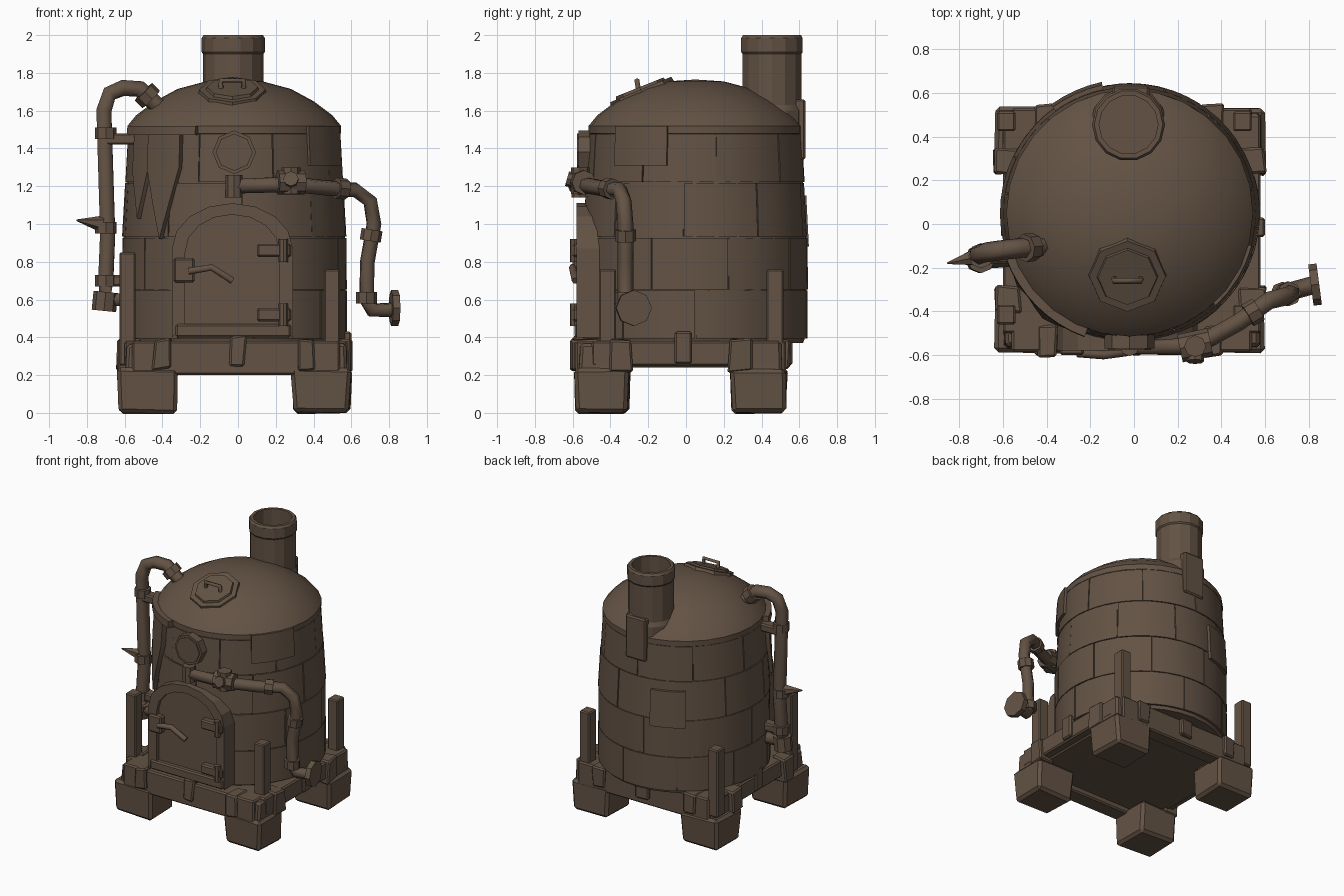
import bpy, bmesh, math, random
from mathutils import Vector

random.seed(4)
if "Cube" in bpy.data.objects:
    bpy.data.objects.remove(bpy.data.objects["Cube"])

iron = bpy.data.materials.new("brown_iron")
iron.use_nodes = True
COLOUR = (0.125, 0.085, 0.058, 1)
iron.diffuse_color = COLOUR
iron.node_tree.nodes["Principled BSDF"].inputs["Base Color"].default_value = COLOUR

CX, CY = -0.02, 0.05      # boiler axis


def finish(name, bm, smooth=False, bevel=0):
    bmesh.ops.recalc_face_normals(bm, faces=bm.faces)
    mesh = bpy.data.meshes.new(name)
    bm.to_mesh(mesh)
    bm.free()
    mesh.materials.append(iron)
    ob = bpy.data.objects.new(name, mesh)
    bpy.context.collection.objects.link(ob)
    if bevel:
        mod = ob.modifiers.new("worn_edges", "BEVEL")
        mod.width, mod.segments = bevel, 1
    if smooth:
        bpy.ops.object.select_all(action="DESELECT")
        bpy.context.view_layer.objects.active = ob
        ob.select_set(True)
        bpy.ops.object.shade_smooth_by_angle(angle=math.radians(25))
    return ob


def box(name, x, y, z, bevel=0.01, taper=1, jitter=0):
    """Box from three (low, high) ranges; taper scales the top."""
    bm = bmesh.new()
    bmesh.ops.create_cube(bm, size=1)
    for v in bm.verts:
        s = taper if v.co.z > 0 else 1
        v.co = [(lo + hi) / 2 + c * k * (hi - lo) + random.uniform(-jitter, jitter)
                for (lo, hi), c, k in zip((x, y, z), v.co, (s, s, 1))]
    return finish(name, bm, bevel=bevel)


def rod(name, a, b, r, r2=None, sides=8):
    """Cylinder or cone between two points."""
    a, b = Vector(a), Vector(b)
    bm = bmesh.new()
    bmesh.ops.create_cone(bm, cap_ends=True, segments=sides, radius1=r,
                          radius2=r if r2 is None else r2, depth=(b - a).length)
    turn = (b - a).to_track_quat("Z", "Y").to_matrix()
    for v in bm.verts:
        v.co = turn @ v.co + (a + b) / 2
    return finish(name, bm)


def lathe(name, profile, x, y, sides, smooth=True):
    bm = bmesh.new()
    verts = [bm.verts.new((r, 0, z)) for r, z in profile]
    edges = [bm.edges.new(p) for p in zip(verts, verts[1:])]
    bmesh.ops.spin(bm, geom=verts + edges, axis=(0, 0, 1), cent=(0, 0, 0),
                   angle=math.tau, steps=sides)
    bmesh.ops.remove_doubles(bm, verts=bm.verts, dist=0.0005)
    bmesh.ops.translate(bm, verts=bm.verts, vec=(x, y, 0))
    return finish(name, bm, smooth)


def pipe(name, path, r):
    """Faceted tube along a path."""
    curve = bpy.data.curves.new(name, "CURVE")
    curve.dimensions = "3D"
    curve.bevel_depth, curve.bevel_resolution = r, 1
    curve.use_fill_caps = True
    line = curve.splines.new("POLY")
    line.points.add(len(path) - 1)
    for p, co in zip(line.points, path):
        p.co = (*co, 1)
    temp = bpy.data.objects.new(name + "_path", curve)
    bpy.context.collection.objects.link(temp)
    bpy.context.view_layer.update()
    bm = bmesh.new()
    bm.from_mesh(temp.evaluated_get(bpy.context.evaluated_depsgraph_get()).to_mesh())
    bpy.data.objects.remove(temp)
    return finish(name, bm)


def radius(z):
    return 0.592 - 0.035 * max(0, (z - 0.9) / 0.62)


def panel(name, a0, a1, z0, z1, out, point=0):
    """Curved plate on the boiler wall; angles in degrees from +x."""
    bm = bmesh.new()
    n = 2 * max(1, round((a1 - a0) / 14))
    rings = []
    for i in range(n + 1):
        a = math.radians(a0 + (a1 - a0) * i / n)
        low = z0 + point * abs(2 * i / n - 1)
        rings.append([bm.verts.new((CX + (radius(z) + o) * math.cos(a),
                                    CY + (radius(z) + o) * math.sin(a), z))
                      for z, o in ((low, -0.03), (low, out), (z1, out), (z1, -0.03))])
    for p, q in zip(rings, rings[1:]):
        for k in range(4):
            bm.faces.new((p[k], p[k - 1], q[k - 1], q[k]))
    bm.faces.new(rings[0])
    bm.faces.new(rings[-1])
    return finish(name, bm, smooth=True)


def prism(name, faces, y0, y1):
    """Extrude flat (x, z) polygons from y0 back to y1."""
    bm = bmesh.new()
    made = [bm.faces.new([bm.verts.new((x, y0, z)) for x, z in f]) for f in faces]
    bmesh.ops.remove_doubles(bm, verts=bm.verts, dist=0.0005)
    grown = bmesh.ops.extrude_face_region(bm, geom=made, use_keep_orig=True)["geom"]
    for v in grown:
        if isinstance(v, bmesh.types.BMVert):
            v.co.y = y1
    return finish(name, bm)


def arch(half, bottom, spring, top, n=8):
    curve = [(-0.03 + half * math.cos(math.pi * i / n),
              spring + (top - spring) * math.sin(math.pi * i / n)) for i in range(n + 1)]
    return [(-0.03 + half, bottom)] + curve + [(-0.03 - half, bottom)]


# Boiler drum, dome and seam
lathe("boiler_drum", [(0, 0.37), (0.57, 0.37), (0.588, 0.42), (0.588, 0.9), (0.553, 1.52),
                      (0, 1.52)], CX, CY, 32)
lathe("dome", [(0.55, 1.47), (0.565, 1.48), (0.565, 1.52), (0.52, 1.575), (0.42, 1.65),
               (0.3, 1.715), (0.15, 1.755), (0, 1.765)], CX, CY, 28)

# Staggered wall plates
courses = [0.39, 0.65, 0.93, 1.22, 1.48]
for row, (low, high) in enumerate(zip(courses, courses[1:])):
    for k in range(9):
        start = k * 40 + row * 17
        panel(f"wall_plate_{row}_{k}", start + 0.3, start + 39.7, low + 0.003, high - 0.003,
              random.uniform(0, 0.006))
panel("side_patch", -47, -15, 1.31, 1.52, 0.022)
panel("back_patch", 102, 126, 0.88, 1.15, 0.022)
panel("hanging_strip_wide", 220, 241, 0.92, 1.5, 0.035, point=0.38)
panel("hanging_strip_narrow", 206, 220, 1.03, 1.5, 0.03, point=0.25)
panel("strip_rail", 200, 250, 1.47, 1.52, 0.045)

# Chimney with open top and rear bracket
lathe("chimney", [(0.16, 1.5), (0.16, 1.9), (0.167, 1.91), (0.167, 1.985), (0.157, 2),
                  (0.135, 2), (0.135, 1.75), (0, 1.75)], -0.025, 0.455, 14)
lathe("chimney_collar", [(0.15, 1.5), (0.175, 1.52), (0.175, 1.6), (0.16, 1.63)],
      -0.025, 0.455, 14)
box("chimney_bracket", (-0.1, 0.07), (0.54, 0.632), (1.34, 1.66))

# Dome hatch and its handle
rod("hatch_rim", (-0.03, -0.21, 1.64), (-0.03, -0.24, 1.712), 0.19, 0.175)
rod("hatch_lid", (-0.03, -0.235, 1.7), (-0.03, -0.245, 1.725), 0.145, 0.135)
pipe("hatch_handle", [(-0.09, -0.25, 1.7), (-0.09, -0.26, 1.76), (0.03, -0.26, 1.76),
                      (0.03, -0.25, 1.7)], 0.015)

# Arched furnace door set back in its frame
outer, inner = arch(0.32, 0.4, 0.87, 1.11), arch(0.25, 0.47, 0.85, 1.05)
prism("door_frame", [[outer[i], outer[i + 1], inner[i + 1], inner[i]]
                     for i in range(len(outer) - 1)], -0.58, -0.38)
prism("door_panel", [inner], -0.553, -0.4)
box("door_sill", (-0.33, 0.28), (-0.59, -0.42), (0.4, 0.47))
for z in (0.52, 0.86):
    box("door_hinge", (0.1, 0.28), (-0.6, -0.53), (z - 0.035, z + 0.035))
    rod("hinge_pin", (0.24, -0.59, z - 0.06), (0.24, -0.59, z + 0.06), 0.025)
box("latch_plate", (-0.34, -0.23), (-0.6, -0.52), (0.69, 0.82))
pipe("door_handle", [(-0.26, -0.59, 0.75), (-0.14, -0.6, 0.77), (-0.03, -0.585, 0.7)], 0.02)

# Pressure gauge
rod("gauge_case", (-0.02, -0.45, 1.38), (-0.02, -0.57, 1.38), 0.115)
rod("gauge_face", (-0.02, -0.56, 1.38), (-0.02, -0.578, 1.38), 0.098)

# Front feed pipe, valve and outlet
pipe("feed_pipe", [(-0.02, -0.5, 1.22), (-0.01, -0.565, 1.2), (0.28, -0.56, 1.21),
                   (0.48, -0.45, 1.19), (0.62, -0.35, 1.18), (0.7, -0.33, 1.12),
                   (0.72, -0.32, 1), (0.685, -0.32, 0.8), (0.68, -0.32, 0.6),
                   (0.71, -0.31, 0.545), (0.82, -0.28, 0.545)], 0.042)
rod("feed_pipe_root", (-0.02, -0.56, 1.14), (-0.02, -0.56, 1.26), 0.045)
rod("valve_body", (0.21, -0.57, 1.22), (0.35, -0.54, 1.22), 0.065)
rod("valve_bonnet", (0.28, -0.56, 1.16), (0.28, -0.56, 1.3), 0.05)
rod("valve_stem", (0.28, -0.56, 1.22), (0.28, -0.63, 1.24), 0.04)
for a, b in (((0.52, -0.42, 1.19), (0.57, -0.39, 1.185)),
             ((0.7, -0.32, 0.91), (0.71, -0.32, 0.97)),
             ((0.68, -0.32, 0.58), (0.68, -0.32, 0.64))):
    rod("feed_pipe_collar", a, b, 0.056)
rod("outlet_flange", (0.81, -0.28, 0.555), (0.848, -0.275, 0.555), 0.095)

# Side steam pipe with brackets and tap
pipe("steam_pipe", [(-0.56, -0.15, 0.6), (-0.7, -0.16, 0.6), (-0.7, -0.15, 0.7),
                    (-0.69, -0.14, 0.95), (-0.71, -0.14, 1.6), (-0.68, -0.13, 1.69),
                    (-0.61, -0.12, 1.72), (-0.52, -0.11, 1.715), (-0.42, -0.1, 1.62)], 0.046)
rod("steam_pipe_foot", (-0.71, -0.16, 0.54), (-0.7, -0.16, 0.64), 0.065)
for z in (0.7, 0.98, 1.48):
    rod("steam_pipe_collar", (-0.7, -0.145, z - 0.03), (-0.7, -0.145, z + 0.03), 0.058)
for z in (0.7, 1.45):
    box("steam_pipe_bracket", (-0.7, -0.52), (-0.18, -0.1), (z - 0.03, z + 0.03))
rod("steam_elbow_collar", (-0.5, -0.11, 1.7), (-0.46, -0.105, 1.66), 0.065)
rod("tap_spike", (-0.72, -0.15, 1), (-0.855, -0.18, 1.02), 0.045, 0.004, 6)

# Base deck and beams
box("deck", (-0.57, 0.53), (-0.52, 0.5), (0.24, 0.38), 0.02)
box("front_beam", (-0.56, 0.54), (-0.585, -0.46), (0.2, 0.38))
box("back_beam", (-0.56, 0.54), (0.42, 0.53), (0.2, 0.38))
for name, x in (("right_beam", -0.6), ("left_beam", 0.46)):
    box(name, (x, x + 0.12), (-0.5, 0.5), (0.25, 0.38))
box("front_beam_clamp", (-0.05, 0.04), (-0.6, -0.45), (0.25, 0.41), jitter=0.01)
box("back_beam_clamp", (-0.06, 0.03), (0.44, 0.56), (0.25, 0.41), jitter=0.01)
for name, x in (("right_side_clamp", -0.61), ("left_side_clamp", 0.54)):
    box(name, (x, x + 0.06), (-0.06, 0.03), (0.26, 0.43))

# Corner feet, clamps and upright posts
for side, sx in (("right", -1), ("left", 1)):
    for end, sy in (("front", -1), ("back", 1)):
        x, y = -0.02 + sx * 0.46, -0.03 + sy * 0.415
        box(f"{end}_{side}_foot", (x - 0.15, x + 0.15), (y - 0.14, y + 0.14), (0, 0.235),
            0.02, 1.06, 0.008)
        box(f"{end}_{side}_corner_block", (x - 0.12, x + 0.14), (y - 0.12, y + 0.12),
            (0.2, 0.37), 0.015, 0.95, 0.01)
        cx = x + sx * 0.1
        box(f"{end}_{side}_side_clamp", (cx - 0.06, cx + 0.06),
            (y - sy * 0.1 - 0.06, y - sy * 0.1 + 0.06), (0.22, 0.39), jitter=0.01)
        box(f"{end}_{side}_end_clamp", (x - sx * 0.08 - 0.05, x - sx * 0.08 + 0.05),
            (y + sy * 0.09 - 0.07, y + sy * 0.09 + 0.07), (0.23, 0.39), jitter=0.01)
        px, py = (-0.585 if sx < 0 else 0.497), (-0.415 if sy < 0 else 0.47)
        top = 0.85 if (sx, sy) == (-1, -1) else 0.76
        box(f"{end}_{side}_post", (px - 0.042, px + 0.042), (py - 0.045, py + 0.045),
            (0.25, top), 0.008)
